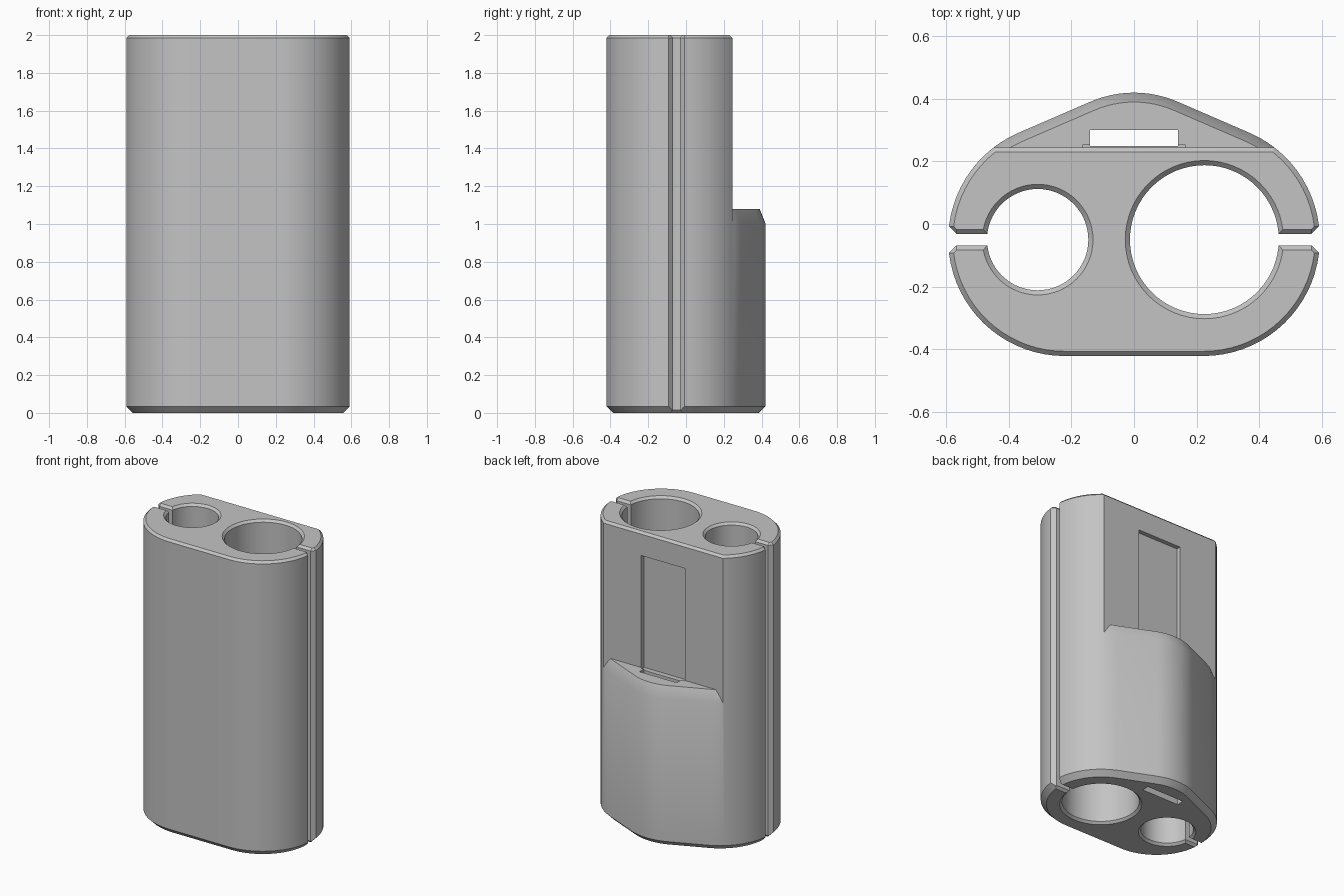
import bpy, bmesh, math

if "Cube" in bpy.data.objects:
    bpy.data.objects.remove(bpy.data.objects["Cube"], do_unlink=True)

grey = bpy.data.materials.new("light_grey")
grey.use_nodes = True
COLOUR = (0.55, 0.55, 0.55, 1)
grey.diffuse_color = COLOUR
grey.node_tree.nodes["Principled BSDF"].inputs["Base Color"].default_value = COLOUR

MID_Y = -0.05     # line through both bores and the slits
WALL_Y = 0.245    # flat upper back wall
HUMP_Z = 1.08


def arc(cx, cy, r, start, end, steps):
    angles = [math.radians(start + (end - start) * i / steps) for i in range(steps + 1)]
    return [(cx + r * math.cos(a), cy + r * math.sin(a)) for a in angles]


def outline(d=0):
    """Rounded body outline, grown outward by d."""
    return (arc(0.222, MID_Y, 0.372 + d, -90, 66, 32)
            + arc(0, 0.07, 0.35 + d, 66, 114, 12)
            + arc(-0.222, MID_Y, 0.372 + d, 114, 270, 32))


def loft(name, sections):
    """Closed solid through (z, outline) sections."""
    bm = bmesh.new()
    rings = [[bm.verts.new((x, y, z)) for x, y in pts] for z, pts in sections]
    n = len(rings[0])
    for low, high in zip(rings, rings[1:]):
        for i in range(n):
            j = (i + 1) % n
            bm.faces.new((low[i], low[j], high[j], high[i]))
    bm.faces.new(rings[0][::-1])
    bm.faces.new(rings[-1])
    bmesh.ops.recalc_face_normals(bm, faces=bm.faces[:])
    mesh = bpy.data.meshes.new(name)
    bm.to_mesh(mesh)
    bm.free()
    mesh.materials.append(grey)
    ob = bpy.data.objects.new(name, mesh)
    bpy.context.collection.objects.link(ob)
    return ob


def box(name, x, y0, y1, z0, z1):
    rect = [(-x, y0), (x, y0), (x, y1), (-x, y1)]
    return loft(name, [(z0, rect), (z1, rect)])


def cut(target, tool):
    mod = target.modifiers.new("cut", 'BOOLEAN')
    mod.operation = 'DIFFERENCE'
    mod.solver = 'EXACT'
    mod.object = tool
    bpy.context.view_layer.objects.active = target
    bpy.ops.object.modifier_apply(modifier=mod.name)
    bpy.data.objects.remove(tool, do_unlink=True)


def through(name, section):
    """Full-height cutter whose section flares at the top and bottom rims."""
    return loft(name, [(-0.02, section(0.035)), (0.015, section(0)),
                       (1.985, section(0)), (2.02, section(0.035))])


# Main body with chamfered ends
body = loft("holder_body", [(0, outline(-0.035)), (0.035, outline()),
                            (1.985, outline()), (2, outline(-0.015))])

# Remove the upper back, leaving the tapered hump below
back = box("back_cutter", 0.9, WALL_Y, 0.8, 0.95, 2.2)
cut(back, loft("hump_plug", [(0.9, outline(0.042)), (HUMP_Z, outline(-0.03))]))
cut(body, back)

# Chamfer along the top of the flat back wall
x = 0.8
bevel = loft("wall_bevel", [
    (1.975, [(-x, 0.255), (x, 0.255), (x, 0.4), (-x, 0.4)]),
    (2.02, [(-x, 0.21), (x, 0.21), (x, 0.4), (-x, 0.4)])])
cut(body, bevel)

# Two bores
for name, cx, r in (("small_bore", -0.308, 0.162), ("large_bore", 0.225, 0.238)):
    cut(body, through(name, lambda d: arc(cx, MID_Y, r + d, 0, 354.375, 63)))

# Side slits with flared mouths
for side, start in ((-1, 0.33), (1, 0.3)):
    def slit(d):
        half = [(start, 0.018), (0.567, 0.018), (0.65, 0.101)]
        pts = [(px, MID_Y - py - d) for px, py in half]
        pts += [(px, MID_Y + py + d) for px, py in half[::-1]]
        return [(side * px, py) for px, py in pts]
    cut(body, through("slit", slit))

# Recess in the back wall and the slot down through the hump
cut(body, box("recess", 0.165, 0.215, 0.252, 1.07, 1.84))
cut(body, box("slot", 0.14, 0.25, 0.3, -0.1, 1.2))

# Smooth curves, keep sharp edges
bpy.ops.object.select_all(action='DESELECT')
body.select_set(True)
bpy.context.view_layer.objects.active = body
bpy.ops.object.shade_smooth_by_angle(angle=math.radians(28))
